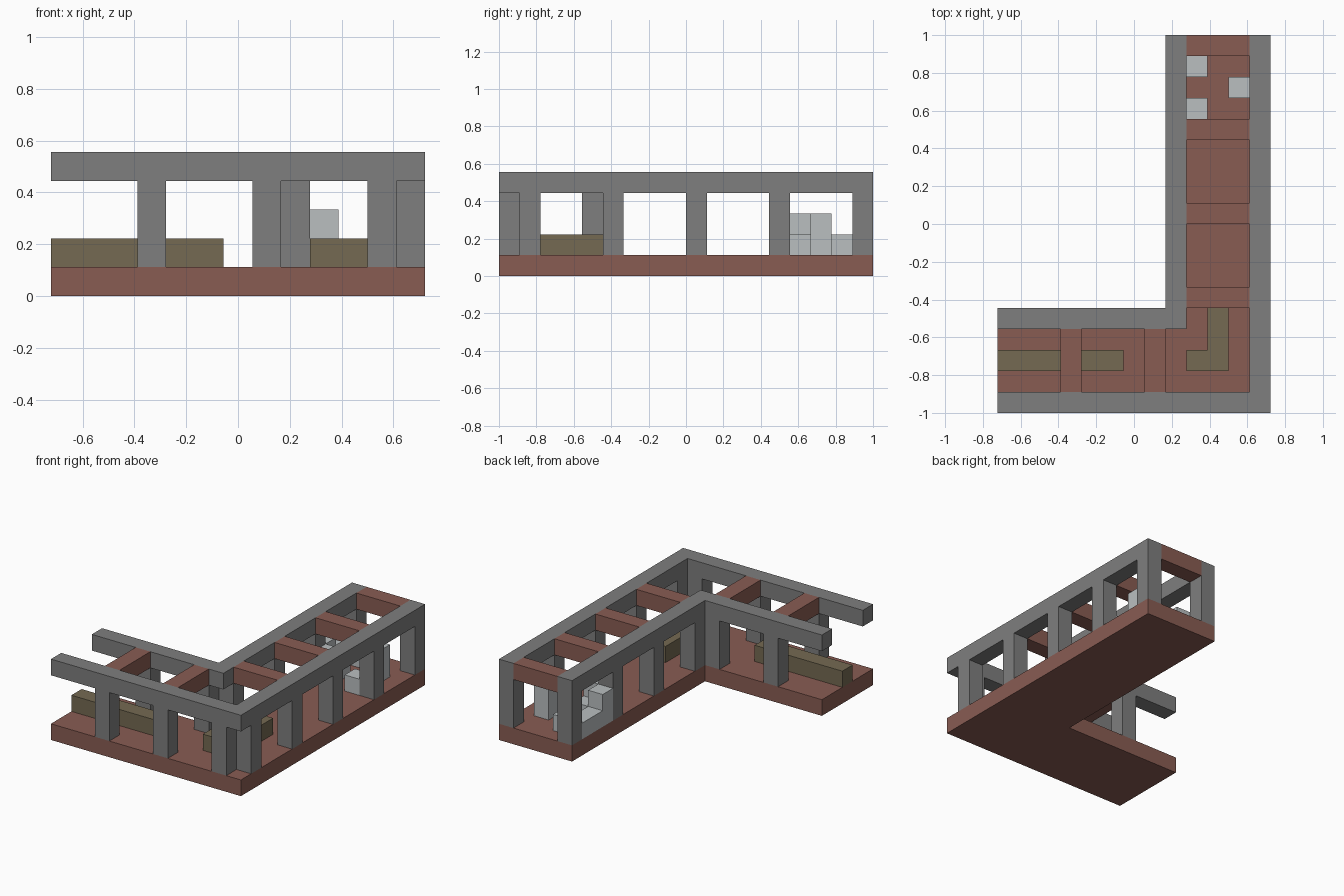
import bpy
import bmesh

U = 1 / 9  # one grid cell

if "Cube" in bpy.data.objects:
    bpy.data.objects.remove(bpy.data.objects["Cube"], do_unlink=True)


def material(name, rgb):
    mat = bpy.data.materials.new(name)
    mat.use_nodes = True
    color = (*rgb, 1)
    mat.diffuse_color = color
    mat.node_tree.nodes["Principled BSDF"].inputs["Base Color"].default_value = color
    return mat


BRICK = material("brick_red", (0.25, 0.107, 0.086))
STONE = material("stone_grey", (0.21, 0.21, 0.21))
OLIVE = material("olive_brown", (0.178, 0.144, 0.085))
PALE = material("pale_grey", (0.49, 0.52, 0.53))


def prism(name, outline, z0, z1, mat):
    """Extrude a counter-clockwise outline given in grid cells."""
    bm = bmesh.new()
    verts = [bm.verts.new(((x - 6.5) * U, (y - 9) * U, z0 * U)) for x, y in outline]
    face = bm.faces.new(verts)
    top = bmesh.ops.extrude_face_region(bm, geom=[face])["geom"]
    bmesh.ops.translate(bm, vec=(0, 0, (z1 - z0) * U),
                        verts=[g for g in top if isinstance(g, bmesh.types.BMVert)])
    bmesh.ops.recalc_face_normals(bm, faces=bm.faces)
    mesh = bpy.data.meshes.new(name)
    bm.to_mesh(mesh)
    bm.free()
    mesh.materials.append(mat)
    obj = bpy.data.objects.new(name, mesh)
    bpy.context.collection.objects.link(obj)
    return obj


def box(name, x, y, z, w, d, h, mat):
    return prism(name, [(x, y), (x + w, y), (x + w, y + d), (x, y + d)], z, z + h, mat)


# L-shaped floor
prism("floor", [(0, 0), (13, 0), (13, 18), (8, 18), (8, 5), (0, 5)], 0, 1, BRICK)

# Outer and inner top rails following the corner
prism("outer_rail", [(0, 0), (13, 0), (13, 18), (12, 18), (12, 1), (0, 1)], 4, 5, STONE)
prism("inner_rail", [(0, 4), (9, 4), (9, 18), (8, 18), (8, 5), (0, 5)], 4, 5, STONE)

# Posts and cross beams of the long wing
for y in (5, 9, 13, 17):
    box("long_wing_beam", 9, y, 4, 3, 1, 1, BRICK)
    for x in (8, 12):
        box("long_wing_post", x, y, 1, 1, 1, 3, STONE)

# Posts and cross beams of the short wing
for x in (3, 7):
    box("short_wing_beam", x, 1, 4, 1, 3, 1, BRICK)
    for y in (0, 4):
        box("short_wing_post", x, y, 1, 1, 1, 3, STONE)

# Pair of posts beside the open outer corner
box("corner_post_front", 11, 0, 1, 1, 1, 3, STONE)
box("corner_post_side", 12, 1, 1, 1, 1, 3, STONE)

# Low benches
box("straight_bench", 0, 2, 1, 6, 1, 1, OLIVE)
prism("corner_bench", [(9, 2), (11, 2), (11, 6), (10, 6), (10, 3), (9, 3)], 1, 2, OLIVE)

# Pale blocks piled at the far end
for x, y, h in ((9, 16, 1), (9, 14, 1), (11, 15, 2), (11, 13, 1),
                (9, 13, 2), (8, 14, 2), (8, 15, 1), (8, 16, 1)):
    box("pale_block", x, y, 1, 1, 1, h, PALE)
